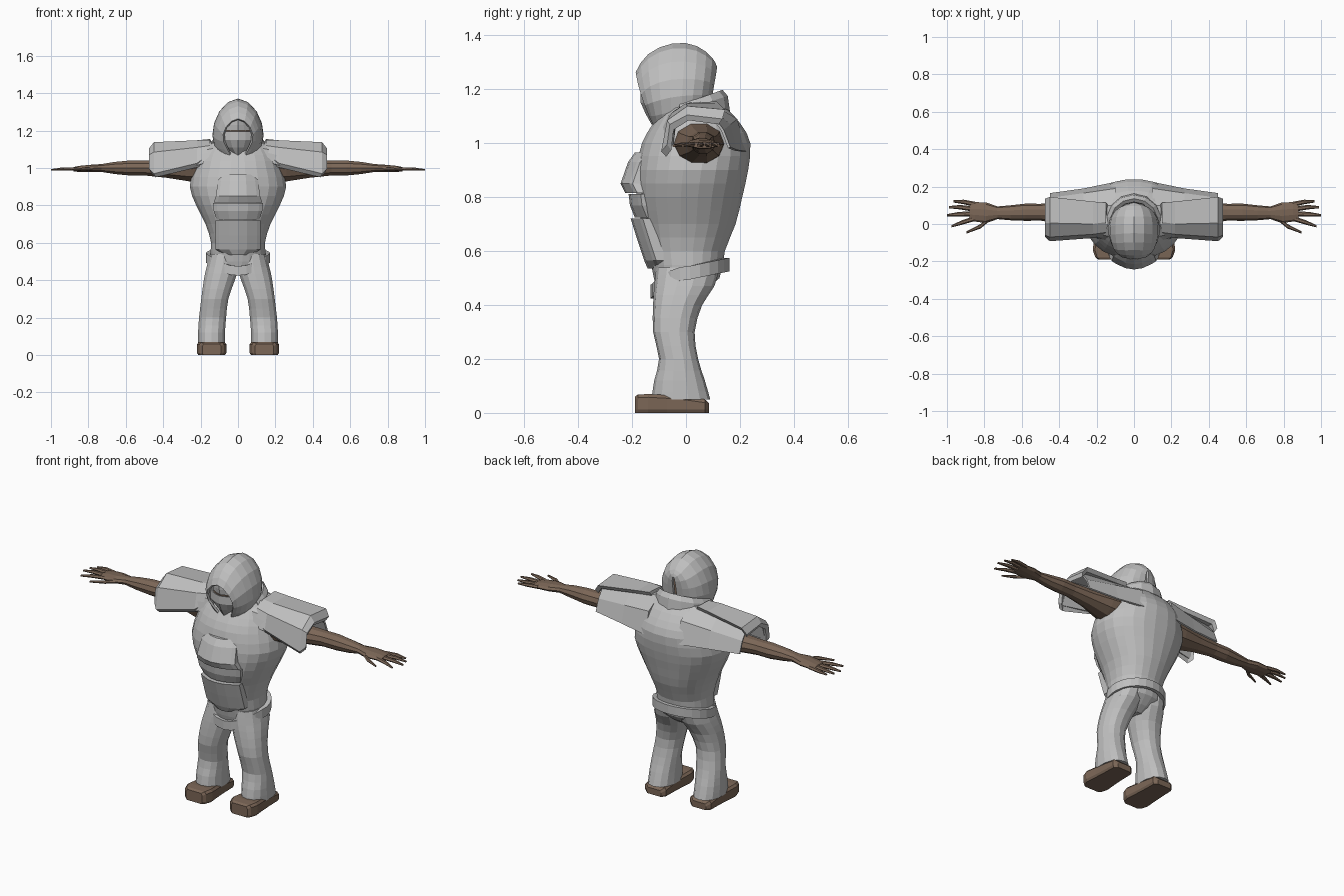
import bpy, bmesh, math
from mathutils import Vector


def material(name, rgb):
    m = bpy.data.materials.new(name)
    m.diffuse_color = (*rgb, 1)
    return m


GREY = material("grey_cloth", (0.52, 0.52, 0.52))
BROWN = material("brown_skin", (0.2, 0.135, 0.095))


def loft(name, rings, mat, closed=True, caps=True, thick=0, subdiv=0):
    """Skin a list of point rings (or open strips) into one object."""
    bm = bmesh.new()
    rows = [[bm.verts.new(p) for p in r] for r in rings]
    n = len(rows[0])
    for a, b in zip(rows, rows[1:]):
        for i in range(n if closed else n - 1):
            j = (i + 1) % n
            bm.faces.new((a[i], a[j], b[j], b[i]))
    if closed and caps:
        bm.faces.new(rows[0])
        bm.faces.new(rows[-1])
    bmesh.ops.recalc_face_normals(bm, faces=bm.faces)
    me = bpy.data.meshes.new(name)
    bm.to_mesh(me)
    bm.free()
    me.materials.append(mat)
    ob = bpy.data.objects.new(name, me)
    bpy.context.collection.objects.link(ob)
    if subdiv:
        ob.modifiers.new("smooth", "SUBSURF").levels = subdiv
        ob.modifiers["smooth"].render_levels = subdiv
    if thick:
        s = ob.modifiers.new("thickness", "SOLIDIFY")
        s.thickness, s.offset = thick, -1
    return ob


def resample(keys, steps):
    """Catmull-Rom interpolation of key tuples."""
    out = []
    for i in range(len(keys) - 1):
        p = [keys[max(0, min(len(keys) - 1, i + k))] for k in (-1, 0, 1, 2)]
        for s in range(steps):
            t = s / steps
            out.append(tuple(0.5 * (2 * b + (c - a) * t + (2 * a - 5 * b + 4 * c - d) * t * t
                                    + (3 * b - a - 3 * c + d) * t ** 3) for a, b, c, d in zip(*p)))
    return out + [keys[-1]]


def ring_z(z, x0, x1, y0, y1, n, power=1.0):
    """Horizontal rounded ring inside the given bounds."""
    pts = []
    for i in range(n):
        a = 2 * math.pi * (i + 0.5) / n
        c, s = math.cos(a), math.sin(a)
        c, s = math.copysign(abs(c) ** power, c), math.copysign(abs(s) ** power, s)
        pts.append(((x0 + x1) / 2 + c * (x1 - x0) / 2, (y0 + y1) / 2 + s * (y1 - y0) / 2, z))
    return pts


def limb(name, keys, n, side):
    """Tube along x; keys are (x, y, z, half depth, half height)."""
    rings = [[(side * x, y + ry * math.cos(2 * math.pi * i / n), z + rz * math.sin(2 * math.pi * i / n))
              for i in range(n)] for x, y, z, ry, rz in keys]
    return loft(name, rings, BROWN)


# Torso: (z, half width, front y, back y)
torso = [(0.43, 0.07, -0.10, 0.04), (0.50, 0.145, -0.12, 0.125), (0.60, 0.145, -0.14, 0.145),
         (0.70, 0.175, -0.165, 0.185), (0.80, 0.225, -0.185, 0.21), (0.90, 0.26, -0.185, 0.232),
         (1.00, 0.235, -0.165, 0.24), (1.07, 0.21, -0.125, 0.205), (1.13, 0.16, -0.08, 0.15), (1.15, 0.1, -0.05, 0.1)]
loft("torso", [ring_z(z, -w, w, f, b, 24, 0.9) for z, w, f, b in resample(torso, 2)], GREY)


# Front armour plates: rows of (z, half width, y)
def plate(name, rows, depth):
    strips = [[(w * t, y + 0.045 * t * t, z) for t in (-1, -0.85, -0.4, 0, 0.4, 0.85, 1)] for z, w, y in rows]
    back = [[(x, y + depth, z) for x, y, z in s] for s in strips]
    loft(name, [a + b[::-1] for a, b in zip(strips, back)], GREY)


plate("chest_plate", [(0.965, 0.10, -0.19), (0.93, 0.108, -0.215), (0.85, 0.118, -0.243), (0.815, 0.13, -0.225)], 0.06)
plate("upper_belly_plate", [(0.812, 0.135, -0.213), (0.77, 0.13, -0.208), (0.725, 0.115, -0.19)], 0.05)
plate("lower_belly_plate", [(0.72, 0.12, -0.205), (0.64, 0.12, -0.18), (0.565, 0.12, -0.155), (0.535, 0.07, -0.142)], 0.055)

# Belt that dips at the front
rows = [[], [], [], []]
for i in range(24):
    a = 2 * math.pi * i / 24
    c, s = math.cos(a), math.sin(a)
    top = 0.545 + 0.03 * max(0, s) - 0.07 * max(0, -s) ** 2
    for row, (r, dz) in zip(rows, ((0.86, 0), (1, 0), (1, -0.05), (0.86, -0.05))):
        row.append((0.172 * r * c, 0.015 + 0.146 * r * s, top + dz))
loft("belt", rows + [rows[0]], GREY, caps=False)

# Hood: arches of (x, y, z) running from the chin to the crown
arches = [
    [(0.025, -0.12, 1.06), (0.09, -0.155, 1.14), (0.075, -0.18, 1.22), (0.0, -0.19, 1.285)],
    [(0.06, -0.11, 1.055), (0.128, -0.13, 1.14), (0.10, -0.155, 1.285), (0.0, -0.15, 1.36)],
    [(0.11, -0.06, 1.07), (0.155, -0.06, 1.16), (0.115, -0.06, 1.32), (0.0, -0.04, 1.41)],
    [(0.11, 0.02, 1.09), (0.15, 0.03, 1.17), (0.11, 0.05, 1.31), (0.0, 0.045, 1.395)],
    [(0.07, 0.08, 1.1), (0.09, 0.09, 1.17), (0.08, 0.105, 1.28), (0.0, 0.105, 1.33)],
    [(0.01, 0.09, 1.1), (0.01, 0.095, 1.17), (0.01, 0.115, 1.27), (0.0, 0.115, 1.29)]]
loft("hood", [a + [(-x, y, z) for x, y, z in a[-2::-1]] for a in arches], GREY, closed=False, thick=0.012, subdiv=1)

# Face inside the hood, with a pointed mask and a brow band
head = [(1.06, 0.04, -0.11), (1.12, 0.085, -0.13), (1.18, 0.098, -0.145), (1.24, 0.09, -0.15), (1.30, 0.06, -0.12)]
loft("face", [ring_z(z, -w, w, f, 0.05, 14) for z, w, f in head], BROWN)


def face_plate(name, rows):
    loft(name, [[(w * t, y + 0.035 * abs(t) ** 1.5, z) for t in (-1, -0.5, 0, 0.5, 1)] for z, w, y in rows],
         GREY, closed=False, thick=0.006)


face_plate("mask", [(1.195, 0.078, -0.168), (1.15, 0.08, -0.168), (1.11, 0.06, -0.15), (1.07, 0.02, -0.128)])
face_plate("brow_band", [(1.265, 0.045, -0.17), (1.23, 0.06, -0.168), (1.2, 0.068, -0.162)])

# Raised collar behind the neck
rings = []
for i in range(9):
    a = math.pi * (-0.08 + 1.16 * i / 8)
    c, s = math.cos(a), math.sin(a)
    h = 1.15 + 0.045 * max(0, s)
    rings.append([(r * c, 0.01 + r * 0.98 * s, z) for r, z in
                  ((0.105, 1.10), (0.11, h - 0.01), (0.128, h + 0.003), (0.148, h - 0.02), (0.16, 1.09))])
loft("collar", rings, GREY)

sleeve = {0.10: ((-0.105, 1.05), (-0.07, 1.11), (0.0, 1.145), (0.1, 1.145), (0.19, 1.09), (0.225, 0.97)),
          0.27: ((-0.055, 1.0), (-0.045, 1.08), (0.0, 1.125), (0.1, 1.125), (0.165, 1.07), (0.19, 0.975)),
          0.45: ((-0.075, 0.98), (-0.05, 1.06), (0.0, 1.105), (0.1, 1.105), (0.14, 1.05), (0.165, 0.985))}
pad = {0.15: ((-0.075, 1.075), (-0.045, 1.12), (0.01, 1.15), (0.115, 1.155)),
       0.22: ((-0.075, 1.025), (-0.055, 1.11), (0.0, 1.148), (0.12, 1.148)),
       0.45: ((-0.092, 0.97), (-0.07, 1.085), (0.005, 1.138), (0.145, 1.125)),
       0.475: ((-0.07, 0.995), (-0.06, 1.07), (0.005, 1.105), (0.135, 1.09))}

for s, side in ((1, "left"), (-1, "right")):
    # Sleeve shell open below, and the stiff shoulder pad over it
    loft(side + "_sleeve", [[(s * x, y, z) for y, z in p] for x, p in sleeve.items()], GREY, closed=False, thick=0.01)
    rings = []
    for x, p in pad.items():
        outer = [(s * x, y, z) for y, z in p]
        inner = [(s * (x - 0.01), 0.04 + (y - 0.04) * 0.86, z - 0.02) for y, z in p[::-1]]
        rings.append(outer + inner)
    loft(side + "_shoulder_pad", rings, GREY)

    # Bare arm and palm
    arm = [(0.16, 0.045, 1.0, 0.10, 0.085), (0.26, 0.05, 0.995, 0.088, 0.07), (0.38, 0.06, 0.995, 0.06, 0.05),
           (0.50, 0.063, 1.0, 0.045, 0.042), (0.58, 0.063, 1.0, 0.046, 0.042), (0.66, 0.06, 1.0, 0.04, 0.034),
           (0.73, 0.06, 1.0, 0.034, 0.022), (0.79, 0.06, 0.998, 0.055, 0.02), (0.85, 0.065, 0.995, 0.052, 0.017),
           (0.88, 0.065, 0.993, 0.048, 0.012)]
    limb(side + "_arm", arm, 10, s)

    # Fingers and thumb: root, middle and tip in plan
    fingers = {"little_finger": ((0.85, 0.105), (0.91, 0.118), (0.965, 0.121)),
               "ring_finger": ((0.86, 0.08), (0.93, 0.09), (0.99, 0.09)),
               "middle_finger": ((0.86, 0.055), (0.94, 0.052), (1.0, 0.047)),
               "index_finger": ((0.85, 0.03), (0.92, 0.008), (0.975, -0.012)),
               "thumb": ((0.76, 0.04), (0.82, -0.012), (0.895, -0.045))}
    for name, path in fingers.items():
        keys = [(x, y, z, r, r * 0.75) for (x, y), z, r in zip(path, (0.995, 0.995, 0.99), (0.014, 0.012, 0.006))]
        limb(side + "_" + name, keys, 6, s)

    # Trouser leg: (z, inner x, outer x, front y, back y)
    leg = [(0.05, 0.068, 0.216, -0.128, 0.09), (0.12, 0.068, 0.215, -0.118, 0.07), (0.20, 0.062, 0.21, -0.10, 0.045),
           (0.30, 0.05, 0.198, -0.122, 0.032), (0.40, 0.015, 0.185, -0.122, 0.06), (0.47, -0.005, 0.17, -0.118, 0.105),
           (0.54, 0.0, 0.15, -0.11, 0.125)]
    loft(side + "_leg", [[(s * x, y, z) for x, y, z in ring_z(z, a, b, f, k, 14, 0.9)]
                         for z, a, b, f, k in resample(leg, 2)], GREY)

    # Shoe: (y, half width, top z) stations along its length
    shoe = [(0.086, 0.045, 0.035), (0.07, 0.066, 0.05), (0.0, 0.068, 0.06), (-0.07, 0.072, 0.066),
            (-0.14, 0.079, 0.07), (-0.178, 0.066, 0.068), (-0.19, 0.05, 0.06)]
    rings = [[(s * (0.141 + w * u), y, z) for u, z in
              ((-0.9, 0.0), (-1, 0.012), (-1, h - 0.012), (-0.85, h), (0.85, h), (1, h - 0.012), (1, 0.012), (0.9, 0.0))]
             for y, w, h in shoe]
    loft(side + "_shoe", rings, BROWN)
